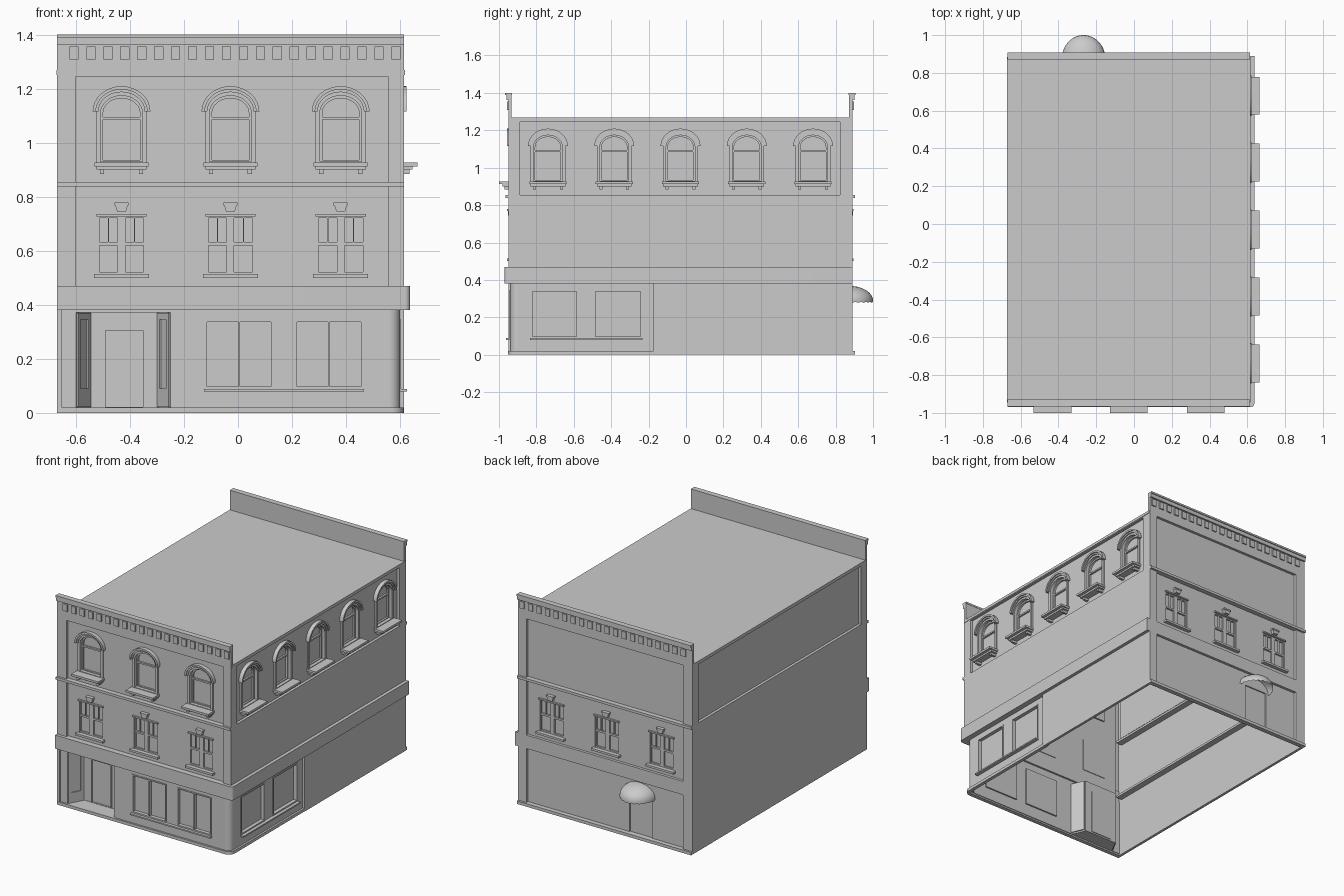
import bpy, bmesh
from math import sin, cos, pi
from mathutils import Matrix, Vector

if "Cube" in bpy.data.objects:
    bpy.data.objects.remove(bpy.data.objects["Cube"])

X0, X1, Y0, Y1 = -0.67, 0.615, -0.95, 0.89      # outer wall planes


def frame(origin, u):
    """Wall frame: local x runs along the wall, y up, z outward."""
    u, v = Vector((*u, 0)).normalized(), Vector((0, 0, 1))
    m = Matrix((u, v, u.cross(v))).transposed().to_4x4()
    return Matrix.Translation(origin) @ m


FRONT, RIGHT = frame((0, Y0, 0), (1, 0)), frame((X1, 0, 0), (0, 1))
BACK, LEFT = frame((0, Y1, 0), (-1, 0)), frame((X0, 0, 0), (0, -1))
PLAN = Matrix.Identity(4)


def plate(name, F, w0, w1, *polys):
    """Flat shape (outlines and holes) with thickness w0..w1 on a wall."""
    cu = bpy.data.curves.new(name, 'CURVE')
    cu.dimensions, cu.fill_mode, cu.extrude = '2D', 'BOTH', (w1 - w0) / 2
    for p in polys:
        s = cu.splines.new('POLY')
        s.points.add(len(p) - 1)
        for pt, (a, b) in zip(s.points, p):
            pt.co = (a, b, 0, 1)
        s.use_cyclic_u = True
    tmp = bpy.data.objects.new("tmp", cu)
    bpy.context.collection.objects.link(tmp)
    bpy.context.view_layer.update()
    dg = bpy.context.evaluated_depsgraph_get()
    me = bpy.data.meshes.new_from_object(tmp.evaluated_get(dg))
    bpy.data.objects.remove(tmp)
    me.transform(F @ Matrix.Translation((0, 0, (w0 + w1) / 2)))
    return finish(name, me)


def finish(name, me):
    bm = bmesh.new()
    bm.from_mesh(me)
    bmesh.ops.remove_doubles(bm, verts=bm.verts, dist=1e-5)
    bmesh.ops.recalc_face_normals(bm, faces=bm.faces)
    bm.to_mesh(me)
    bm.free()
    me.name = name
    ob = bpy.data.objects.new(name, me)
    bpy.context.collection.objects.link(ob)
    return ob


def rect(a, b, c, d):
    return [(a, c), (b, c), (b, d), (a, d)]


def arc(u, z, rx, rz, n=16):
    return [(u + rx * cos(pi * i / n), z + rz * sin(pi * i / n)) for i in range(n + 1)]


def arch(u, hw, z0, rise, spring=1.11):
    return [(u + hw, z0)] + arc(u, spring, hw, rise) + [(u - hw, z0)]


P = -0.018                                     # plane of the recessed panels


def arched_window(F, u):
    def band(a, ra, b, rb):
        return arc(u, 1.115, a, ra) + arc(u, 1.115, b, rb)[::-1]
    plate("arch_hood_outer", F, P, 0.008, band(.107, .094, .095, .082))
    plate("arch_hood_inner", F, P, 0.000, band(.0955, .0825, .086, .072))
    plate("arch_casing", F, P - .02, P + .01, arch(u, .093, .925, .08), arch(u, .077, .93, .064))
    plate("arch_sash", F, P - .025, P - .012, arch(u, .08, .925, .067),
          rect(u - .068, u + .068, .935, 1.085), arch(u, .068, 1.095, .054))
    plate("arch_glass", F, P - .03, P - .024, arch(u, .08, .925, .067))
    plate("arch_sill", F, P, 0.05, rect(u - .1, u + .1, .912, .926))
    plate("arch_sill_step", F, P, 0.03, rect(u - .093, u + .093, .9, .912))
    plate("arch_sill_brackets", F, P, 0.02, *[rect(u + s - .008, u + s + .008, .884, .9) for s in (-.072, .072)])


def double_window(F, u):
    panes = []
    for s in (-1, 1):
        panes += [rect(u + s * .082, u + s * .05, .632, .722), rect(u + s * .046, u + s * .014, .632, .722),
                  rect(u + s * .082, u + s * .014, .522, .62)]
    plate("double_sash", F, P - .018, P - .005, rect(u - .089, u + .089, .511, .732), *panes)
    plate("double_glass", F, P - .024, P - .017, rect(u - .089, u + .089, .511, .732))
    plate("double_lintel", F, P, P + .012, rect(u - .093, u + .093, .727, .736))
    plate("double_sill", F, P, 0.006, rect(u - .102, u + .102, .5, .514))
    plate("keystone", F, P, P + .02, [(u - .016, .745), (u + .016, .745), (u + .023, .768), (u - .023, .768)])
    plate("keystone_cap", F, P, P + .024, rect(u - .026, u + .026, .768, .778))


def shop_window(F, a, b, w, split):
    mids = [a + .008, (a + b) / 2 - .003, (a + b) / 2 + .003, b - .008] if split else [a + .008, b - .008]
    holes = [rect(p, q, .098, .337) for p, q in zip(mids[::2], mids[1::2])]
    plate("shop_window_frame", F, w - .025, w + .004, rect(a, b, .088, .345), *holes)
    plate("shop_window_glass", F, w - .03, w - .02, rect(a, b, .088, .345))


# Front and back faces: pilaster frame, parapet, belt, cornice and dentils
WX = (-.431, -.028, .38)
for side, F, s in (("front", FRONT, 1), ("back", BACK, -1)):
    e, p = (s * X0, s * X1), (s * -.6, s * .555)
    holes = [rect(*p, .47, .838), rect(*p, .855, 1.245)]
    if s < 0:
        holes.append(rect(*p, .02, .38))
    plate(side + "_pilasters", F, -.018, 0, rect(*e, .38 if s > 0 else 0, 1.37), *holes)
    cuts = [rect(s * x - .087, s * x + .087, .513, .73) for x in WX]
    if s > 0:
        cuts += [arch(x, .077, .925, .064) for x in WX]
    plate(side + "_panel", F, P - .02, P, rect(s * -.61, s * .565, .4, 1.25), *cuts)
    plate(side + "_belt", F, -.01, .014, rect(*e, .838, .855))
    plate(side + "_cornice", F, -.018, .011, rect(*e, 1.363, 1.39))
    plate(side + "_cornice_cap", F, -.02, .017, rect(*e, 1.388, 1.4))
    plate(side + "_dentils", F, -.002, .008,
          *[rect(s * (-.624 + .0627 * i), s * (-.59 + .0627 * i), 1.308, 1.355) for i in range(20)])
    for x in WX:
        double_window(F, s * x)
        if s > 0:
            arched_window(F, x)

# Right wall with arched windows, notched for the corner shop
SY = [-.738 + .3543 * i for i in range(5)]
plate("right_wall", RIGHT, -.018, 0,
      [(-.165, 0), (Y1, 0), (Y1, 1.265), (Y0, 1.265), (Y0, .38), (-.165, .38)], rect(-.888, .823, .855, 1.245))
plate("right_panel", RIGHT, P - .02, P, rect(-.9, .835, .845, 1.25), *[arch(y, .077, .925, .064) for y in SY])
for y in SY:
    arched_window(RIGHT, y)

# Plain left wall with its recessed upper panel, plus inner ledges
plate("left_wall", LEFT, -.018, 0, rect(-Y1, -Y0, 0, 1.265), rect(-.823, .888, .855, 1.245))
plate("left_panel", LEFT, P - .01, P, rect(-.835, .9, .845, 1.25))
for z in (.4, .8):
    plate("inner_ledge", LEFT, -.06, -.015, rect(-.87, .9, z, z + .015))

# Roof
plate("roof", PLAN, 1.25, 1.268, rect(X0 - .002, X1 + .003, Y0 + .005, Y1 - .005))


# Base course and shop belt wrap round the corner
def wrap(name, x, y, r, yend, z0, z1):
    bend = [(x - r + r * sin(t * pi / 16), y + r - r * cos(t * pi / 16)) for t in range(9)]
    plate(name, PLAN, z0, z1, [(X0, y)] + bend + [(x, yend), (.59, yend), (.59, -.925), (X0, -.925)])


wrap("base_course", .613, -.952, .045, -.165, 0, .02)
wrap("shop_belt", .637, -.97, .02, Y1, .38, .47)
plate("back_base", BACK, -.01, .013, rect(-X0, -X1, 0, .02))

# Ground floor shop front, rounded corner and side shop
G = -.01
fw, rw = [(-.122, .13), (.21, .463)], [(-.83, -.578), (-.492, -.235)]
plate("shop_front", FRONT, G - .02, G, rect(X0, .56, .01, .39), rect(-.6, -.25, .02, .372),
      *[rect(a, b, .088, .345) for a, b in fw])
plate("shop_corner", PLAN, .01, .39,
      [(.56 + .04 * sin(t * pi / 16), -.9 - .04 * cos(t * pi / 16)) for t in range(9)] + [(.58, -.9), (.56, -.92)])
plate("shop_side", RIGHT, -.035, -.015, rect(-.9, -.155, .01, .39), *[rect(a, b, .088, .345) for a, b in rw])
plate("shop_side_trim", RIGHT, -.03, 0, rect(-.175, -.165, .02, .38))
for a, b in fw:
    shop_window(FRONT, a, b, G, True)
for a, b in rw:
    shop_window(RIGHT, a, b, -.015, False)
plate("shop_front_sill", FRONT, G, .012, rect(-.125, .466, .08, .089))
plate("shop_side_sill", RIGHT, -.015, .01, rect(-.833, -.232, .08, .089))

# Splayed entrance with glazed sides and door
plate("entrance_floor", PLAN, .01, .02, [(-.6, -.94), (-.25, -.94), (-.295, -.84), (-.547, -.84)])
plate("entrance_ceiling", PLAN, .372, .38, [(-.6, -.94), (-.25, -.94), (-.295, -.84), (-.547, -.84)])
for F, n in ((frame((-.6, -.94, 0), (.053, .1)), .113), (frame((-.295, -.84, 0), (.045, -.1)), .11)):
    plate("entrance_side", F, -.008, 0, rect(0, n, .02, .375))
    plate("entrance_side_trim", F, 0, .006, rect(.004, n - .004, .022, .37), rect(.025, n - .025, .09, .345))
ENTRY = frame((0, -.84, 0), (1, 0))
plate("entrance_wall", ENTRY, -.01, 0, rect(-.547, -.295, .01, .375), rect(-.5, -.343, .02, .315))
plate("entrance_door_frame", ENTRY, -.015, .003, rect(-.5, -.343, .02, .315), rect(-.491, -.352, .022, .305))
plate("entrance_door", ENTRY, -.015, -.008, rect(-.495, -.348, .02, .31))

# Back ground floor panel and door
plate("back_ground_panel", BACK, P - .01, P, rect(-.565, .61, .01, .39), rect(.195, .365, .02, .29))
plate("back_door", BACK, P - .016, P - .008, rect(.19, .37, .015, .295))

# Domed awning with scalloped hem
bm = bmesh.new()
rows = []
N = 48
for j in range(-1, 9):
    t = max(j, 0) * pi / 16
    row = []
    for i in range(N + 1):
        f = pi * i / N
        z = .29 + .078 * sin(t) - (.006 + .006 * abs(sin(12 * f)) if j < 0 else 0)
        row.append(bm.verts.new((-.267 + .116 * cos(f) * cos(t), Y1 - .018 + .128 * sin(f) * cos(t), z)))
    rows.append(row)
for a, b in zip(rows, rows[1:]):
    for i in range(N):
        bm.faces.new((a[i], a[i + 1], b[i + 1], b[i]))
me = bpy.data.meshes.new("awning")
bm.to_mesh(me)
bm.free()
awning = finish("awning", me)

# Smooth the curved parts, keep edges sharp
bpy.ops.object.select_all(action='DESELECT')
for ob in bpy.context.collection.objects:
    ob.select_set(True)
bpy.context.view_layer.objects.active = awning
bpy.ops.object.shade_smooth_by_angle(angle=0.5)
